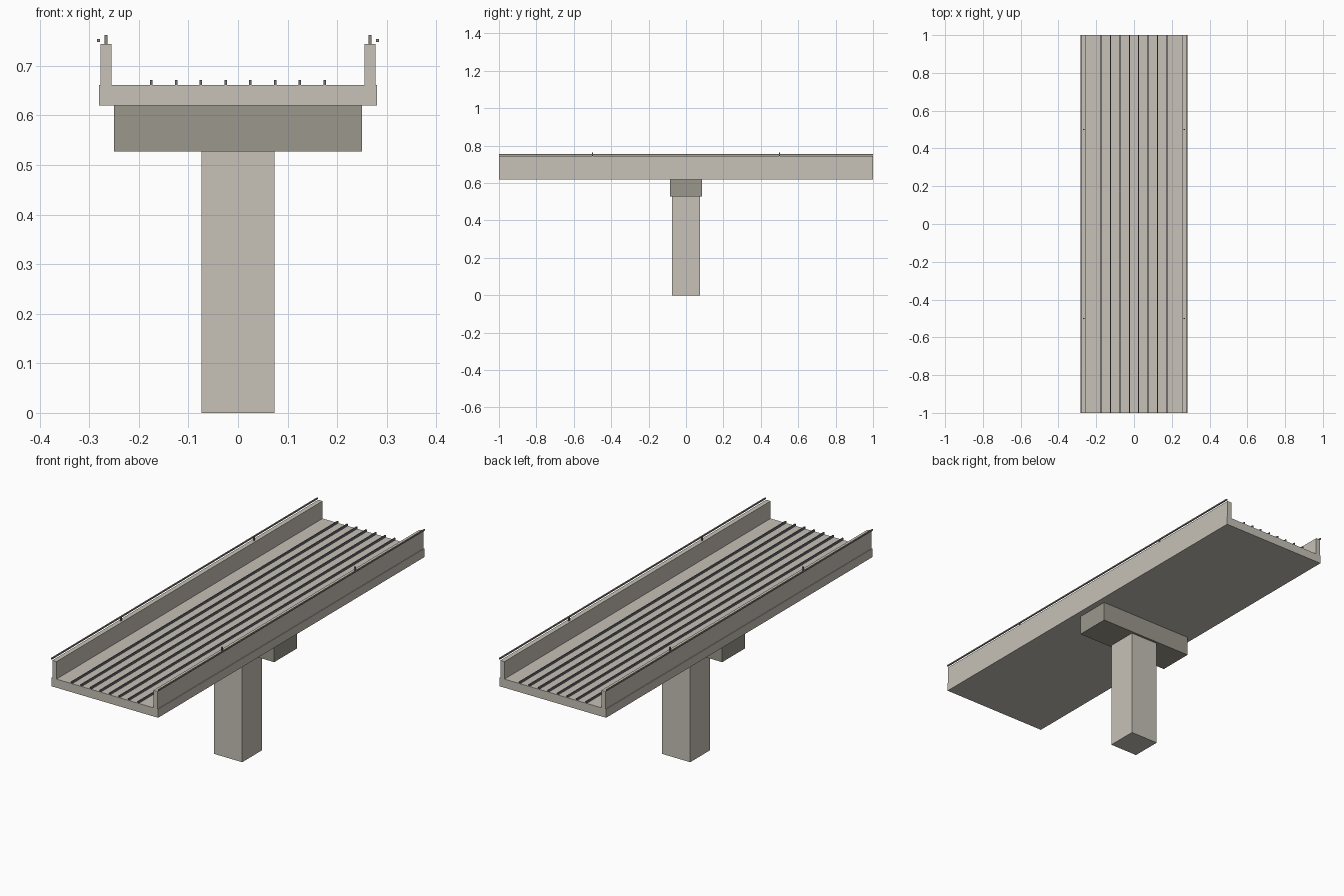
import bpy

if "Cube" in bpy.data.objects:
    bpy.data.objects.remove(bpy.data.objects["Cube"], do_unlink=True)


def material(name, rgb):
    mat = bpy.data.materials.new(name)
    mat.use_nodes = True
    colour = (*rgb, 1)
    mat.diffuse_color = colour
    mat.node_tree.nodes["Principled BSDF"].inputs["Base Color"].default_value = colour
    return mat


concrete = material("pale concrete", (0.57, 0.535, 0.475))
dark_concrete = material("dark concrete", (0.325, 0.31, 0.262))
steel = material("rail steel", (0.155, 0.16, 0.2))
warm_metal = material("warm grey metal", (0.26, 0.24, 0.2))


def box(name, x, y, z, mat):
    """Box spanning the given (low, high) ranges."""
    spans = (x, y, z)
    bpy.ops.mesh.primitive_cube_add(size=1, location=[(a + b) / 2 for a, b in spans])
    obj = bpy.context.object
    obj.name = name
    obj.scale = [b - a for a, b in spans]
    bpy.ops.object.transform_apply(location=False, rotation=False, scale=True)
    obj.data.materials.append(mat)
    return obj


LENGTH = (-1, 1)
DECK_TOP = 0.661
WALL_TOP = 0.744

# Pier and crossbeam
box("pier_column", (-0.074, 0.074), (-0.074, 0.074), (0, 0.527), concrete)
box("pier_cap", (-0.25, 0.25), (-0.085, 0.085), (0.527, 0.62), dark_concrete)

# Deck slab
box("deck_slab", (-0.28, 0.28), LENGTH, (0.62, DECK_TOP), concrete)

# Track rails, evenly spaced across the deck
for i in range(8):
    x = (i - 3.5) * 0.05
    box(f"track_rail_{i + 1}", (x - 0.0025, x + 0.0025), LENGTH,
        (DECK_TOP, 0.671), steel)

# Parapets with outer handrails and short posts
for side, s in (("left", 1), ("right", -1)):
    def across(a, b):
        return tuple(sorted((s * a, s * b)))

    box(f"{side}_parapet", across(0.255, 0.277), LENGTH, (DECK_TOP, WALL_TOP), concrete)
    box(f"{side}_handrail", across(0.278, 0.284), LENGTH, (0.748, 0.754), warm_metal)
    for end, y in (("front", -0.5), ("back", 0.5)):
        box(f"{side}_{end}_post", across(0.263, 0.269), (y - 0.003, y + 0.003),
            (WALL_TOP, 0.762), warm_metal)
